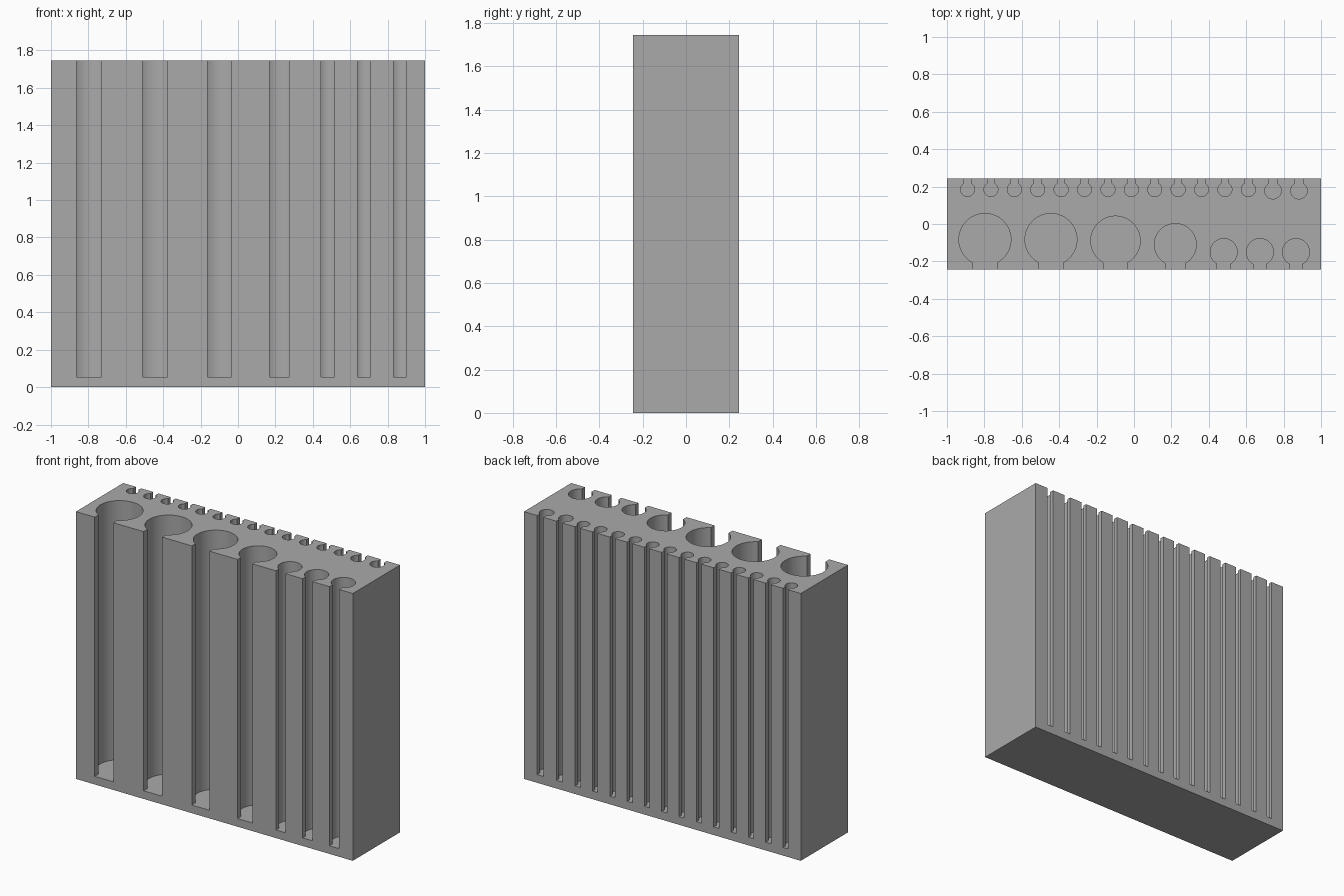
import bpy
import bmesh
from math import asin, cos, pi, sin

WIDTH, DEPTH, HEIGHT = 2.0, 0.488, 1.745
FLOOR = 0.053      # thickness of the closed bottom
LIP = 0.222        # distance from the middle to the outer edge of every bore
SEGMENTS = 64

cube = bpy.data.objects.get("Cube")
if cube:
    bpy.data.objects.remove(cube, do_unlink=True)

grey = bpy.data.materials.new("mid grey")
grey.use_nodes = True
grey.diffuse_color = (0.4, 0.4, 0.4, 1)
grey.node_tree.nodes["Principled BSDF"].inputs["Base Color"].default_value = grey.diffuse_color


def make_object(name, bm):
    bmesh.ops.recalc_face_normals(bm, faces=bm.faces)
    mesh = bpy.data.meshes.new(name)
    bm.to_mesh(mesh)
    bm.free()
    mesh.materials.append(grey)
    obj = bpy.data.objects.new(name, mesh)
    bpy.context.collection.objects.link(obj)
    return obj


def add_keyhole(bm, x, radius, half_slot, side):
    """Round bore with a slot that opens through the front (-1) or back (1)."""
    gap = asin(half_slot / radius)
    centre = LIP - radius
    outline = [(-half_slot, DEPTH), (half_slot, DEPTH)]
    for i in range(SEGMENTS + 1):
        a = gap + (2 * pi - 2 * gap) * i / SEGMENTS
        outline.append((radius * sin(a), centre + radius * cos(a)))
    face = bm.faces.new([bm.verts.new((x + u, side * v, FLOOR)) for u, v in outline])
    raised = bmesh.ops.extrude_face_region(bm, geom=[face])["geom"]
    verts = [v for v in raised if isinstance(v, bmesh.types.BMVert)]
    bmesh.ops.translate(bm, verts=verts, vec=(0, 0, HEIGHT))


# Solid block
bm = bmesh.new()
bmesh.ops.create_cube(bm, size=1)
for v in bm.verts:
    v.co.x *= WIDTH
    v.co.y *= DEPTH
    v.co.z = (v.co.z + 0.5) * HEIGHT
holder = make_object("slotted_holder_block", bm)

# Large bores along the front
bm = bmesh.new()
for x, radius, half_slot in [(-0.797, 0.139, 0.067), (-0.444, 0.139, 0.067),
                             (-0.099, 0.132, 0.064), (0.221, 0.112, 0.0535),
                             (0.48, 0.072, 0.035), (0.673, 0.072, 0.035),
                             (0.866, 0.072, 0.035)]:
    add_keyhole(bm, x, radius, half_slot, -1)

# Row of small bores along the back, ending in two slightly wider ones
for i in range(13):
    add_keyhole(bm, -0.89 + 0.1251 * i, 0.0375, 0.0188, 1)
for x in (0.743, 0.882):
    add_keyhole(bm, x, 0.044, 0.0225, 1)
cutter = make_object("bore_cutters", bm)
cutter.hide_render = True

# Cut the bores, then keep only the finished block
cut = holder.modifiers.new("bores", 'BOOLEAN')
cut.operation = 'DIFFERENCE'
cut.solver = 'EXACT'
cut.object = cutter
bpy.ops.object.select_all(action='DESELECT')
holder.select_set(True)
bpy.context.view_layer.objects.active = holder
bpy.ops.object.modifier_apply(modifier=cut.name)
bpy.data.objects.remove(cutter, do_unlink=True)
bpy.ops.object.shade_smooth_by_angle(angle=pi / 6)
